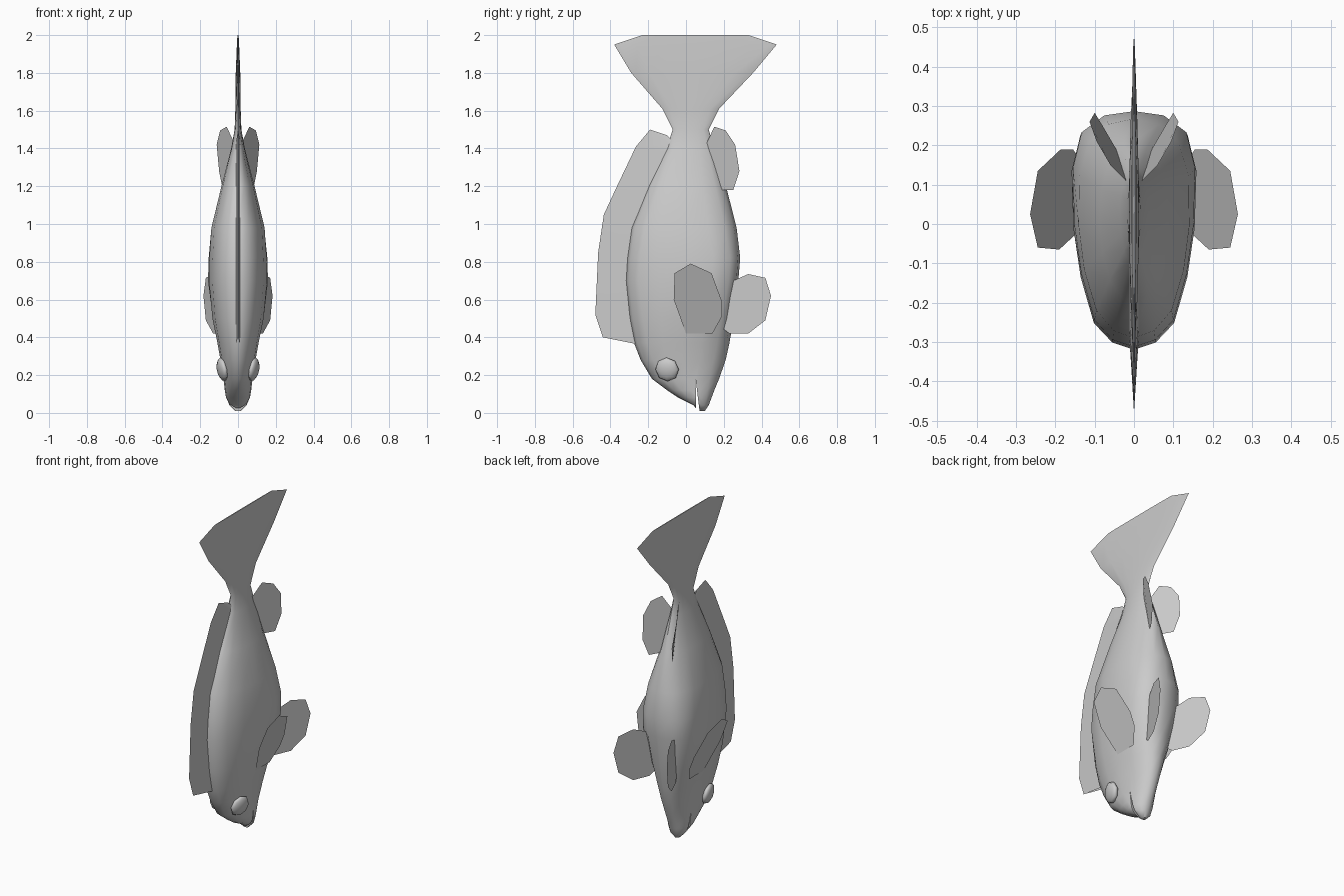
import bpy, math
from mathutils import Vector

if "Cube" in bpy.data.objects:
    bpy.data.objects.remove(bpy.data.objects["Cube"])


def make(name, verts, faces, smooth=True):
    me = bpy.data.meshes.new(name)
    me.from_pydata(verts, [], faces)
    ob = bpy.data.objects.new(name, me)
    bpy.context.collection.objects.link(ob)
    bpy.context.view_layer.objects.active = ob
    bpy.ops.object.select_all(action='DESELECT')
    ob.select_set(True)
    if smooth:
        bpy.ops.object.shade_smooth_by_angle(angle=math.radians(40))
    return ob


# Body and tail: sections of (height, back y, belly y, half width)
sections = [
    (0.01, 0.065, 0.10, 0.015), (0.04, 0.04, 0.12, 0.045),
    (0.08, -0.04, 0.135, 0.063), (0.12, -0.10, 0.15, 0.07),
    (0.18, -0.18, 0.175, 0.077), (0.28, -0.24, 0.21, 0.093),
    (0.37, -0.275, 0.23, 0.11), (0.50, -0.30, 0.252, 0.138),
    (0.70, -0.32, 0.277, 0.16), (0.82, -0.313, 0.287, 0.157),
    (0.98, -0.29, 0.268, 0.144), (1.20, -0.20, 0.212, 0.088),
    (1.40, -0.105, 0.15, 0.036), (1.50, -0.07, 0.12, 0.018),
    (1.61, -0.125, 0.175, 0.014), (1.80, -0.29, 0.355, 0.012),
    (1.95, -0.38, 0.48, 0.006), (2.00, -0.23, 0.33, 0.003)]
# Half outline of the fullest section: (width, back-to-belly position)
full = [(0, 0), (0.34, 0.03), (0.63, 0.11), (0.84, 0.31), (0.96, 0.52),
        (1, 0.77), (0.87, 0.92), (0.5, 0.985), (0, 1)]
n = 16
verts, faces = [], []
for z, y0, y1, w in sections:
    k = min(1, abs(z - 0.75) / 0.5)
    half = []
    for i, (fx, ft) in enumerate(full):
        a = math.pi * i / 8
        half.append((fx * (1 - k) + math.sin(a) * k,
                     ft * (1 - k) + (0.5 - 0.5 * math.cos(a)) * k))
    ring = half + [(-x, t) for x, t in half[-2:0:-1]]
    verts += [(x * w, y0 + (y1 - y0) * t, z) for x, t in ring]
for r in range(len(sections) - 1):
    for i in range(n):
        j = (i + 1) % n
        faces.append((r * n + i, r * n + j, r * n + n + j, r * n + n + i))
faces.append(tuple(reversed(range(n))))
faces.append(tuple(range(len(verts) - n, len(verts))))
body = make("body", verts, faces, False)

# Mouth: thin wedge cut out of the head
wedge = [(0.054, -0.05), (0.079, -0.05), (0.051, 0.18)]
cutter = make("mouth_cutter",
              [(x, y, z) for x in (-0.2, 0.2) for y, z in wedge],
              [(0, 2, 1), (3, 4, 5), (0, 1, 4, 3), (1, 2, 5, 4), (2, 0, 3, 5)], False)
bpy.context.view_layer.objects.active = body
bpy.ops.object.select_all(action='DESELECT')
body.select_set(True)
mod = body.modifiers.new("mouth", 'BOOLEAN')
mod.operation = 'DIFFERENCE'
mod.solver = 'EXACT'
mod.object = cutter
bpy.ops.object.modifier_apply(modifier=mod.name)
bpy.ops.object.shade_smooth_by_angle(angle=math.radians(50))
bpy.data.objects.remove(cutter)

# Dorsal fin: two sheets meeting at a thin outer edge
outer = [(-0.44, 0.40), (-0.48, 0.52), (-0.465, 0.85), (-0.435, 1.05),
         (-0.37, 1.19), (-0.265, 1.41), (-0.19, 1.50), (-0.10, 1.47)]
root = [(-0.265, 0.365), (-0.28, 0.52), (-0.29, 0.85), (-0.25, 1.05),
        (-0.19, 1.19), (-0.10, 1.38), (-0.08, 1.42), (-0.07, 1.44)]
m = len(outer)
v = [(0, y, z) for y, z in outer]
for s in (1, -1):
    v += [(s * 0.012, y, z) for y, z in root]
f = []
for i in range(m - 1):
    f.append((i, i + 1, m + i + 1, m + i))
    f.append((i + 1, i, 2 * m + i, 2 * m + i + 1))
make("dorsal_fin", v, f)

# Paired fins as flat sheets
pectoral = [(-0.06, 0.74), (0.025, 0.79), (0.135, 0.74), (0.19, 0.59),
            (0.19, 0.51), (0.14, 0.42), (0.0, 0.42), (-0.065, 0.60)]
pelvic = [(0.20, 0.68), (0.25, 0.70), (0.33, 0.735), (0.42, 0.715), (0.45, 0.62),
          (0.42, 0.49), (0.33, 0.42), (0.23, 0.42), (0.19, 0.45)]
anal = [(0.02, 0.11, 1.43), (0.06, 0.15, 1.515), (0.095, 0.21, 1.495),
        (0.113, 0.26, 1.42), (0.10, 0.283, 1.28), (0.08, 0.25, 1.18),
        (0.045, 0.19, 1.18)]
fins = {
    "pectoral_fin": [(0.12 + 0.39 * (z - 0.42), y, z) for y, z in pectoral],
    "pelvic_fin": [(0.11 + 0.43 * (y - 0.28), y, z) for y, z in pelvic],
    "anal_fin": anal}
for side, s in (("right", 1), ("left", -1)):
    for name, pts in fins.items():
        make(f"{name}_{side}", [(s * x, y, z) for x, y, z in pts],
             [tuple(range(len(pts)))], False)
    # Eye: flattened ball lying on the cheek
    bpy.ops.mesh.primitive_uv_sphere_add(segments=8, ring_count=6, radius=1,
                                         location=(s * 0.082, -0.10, 0.23))
    eye = bpy.context.object
    eye.name = f"eye_{side}"
    eye.scale = (0.064, 0.064, 0.027)
    normal = Vector((s, -0.25, -0.2))
    eye.rotation_euler = normal.to_track_quat('Z', 'Y').to_euler()
    bpy.ops.object.shade_smooth_by_angle(angle=math.radians(60))
